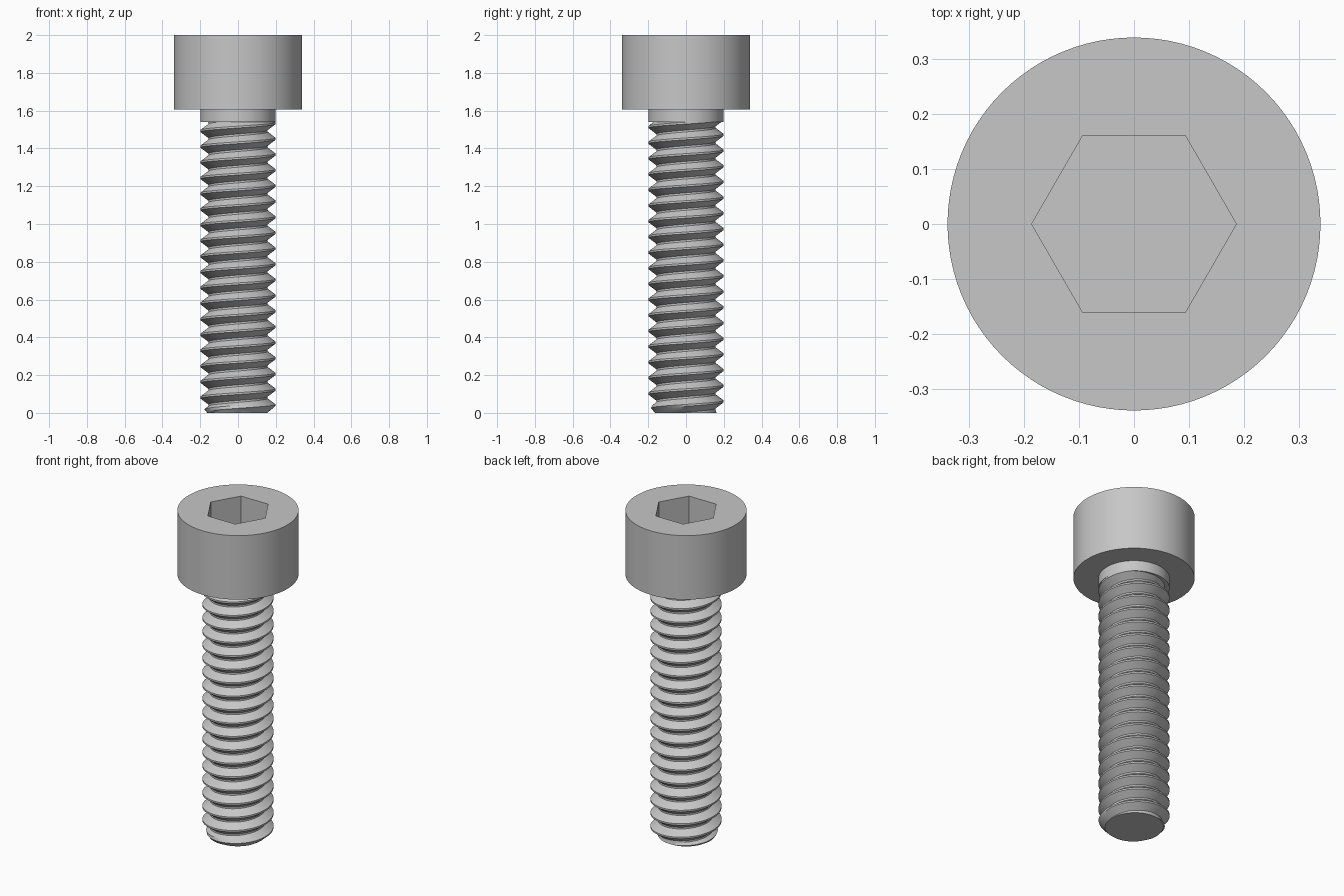
import bpy, bmesh
from math import sin, cos, pi, radians

cube = bpy.data.objects.get("Cube")
if cube:
    bpy.data.objects.remove(cube, do_unlink=True)

SEGS = 96          # divisible by 6 so the socket corners are exact
NECK_Z, HEAD_Z, TOP_Z = 1.54, 1.605, 2.0
SHAFT_R, ROOT_R, HEAD_R = 0.199, 0.157, 0.339
SOCKET_R, SOCKET_DEPTH = 0.186, 0.2
PITCH = 0.083

steel = bpy.data.materials.new("grey steel")
steel.use_nodes = True
grey = (0.57, 0.57, 0.57, 1)
steel.diffuse_color = grey
steel.node_tree.nodes["Principled BSDF"].inputs["Base Color"].default_value = grey


def finish(bm, name):
    bmesh.ops.recalc_face_normals(bm, faces=bm.faces)
    mesh = bpy.data.meshes.new(name)
    bm.to_mesh(mesh)
    bm.free()
    mesh.materials.append(steel)
    obj = bpy.data.objects.new(name, mesh)
    bpy.context.collection.objects.link(obj)
    bpy.ops.object.select_all(action="DESELECT")
    obj.select_set(True)
    bpy.context.view_layer.objects.active = obj
    bpy.ops.object.shade_smooth_by_angle(angle=radians(25))
    return obj


def circle(radius):
    return lambda a: radius


def hexagon(radius):
    return lambda a: radius * cos(pi / 6) / cos(a % (pi / 3) - pi / 6)


# Head with neck and hex socket: stacked rings, closed at both ends
bm = bmesh.new()
rings = []
for shape, z in [(circle(SHAFT_R), NECK_Z), (circle(SHAFT_R), HEAD_Z),
                 (circle(HEAD_R), HEAD_Z), (circle(HEAD_R), TOP_Z),
                 (hexagon(SOCKET_R), TOP_Z),
                 (hexagon(SOCKET_R), TOP_Z - SOCKET_DEPTH)]:
    angles = [2 * pi * i / SEGS for i in range(SEGS)]
    rings.append([bm.verts.new((shape(a) * cos(a), shape(a) * sin(a), z))
                  for a in angles])
for low, high in zip(rings, rings[1:]):
    for i in range(SEGS):
        j = (i + 1) % SEGS
        bm.faces.new((low[i], low[j], high[j], high[i]))
bm.faces.new(rings[0][::-1])
bm.faces.new(rings[-1])
finish(bm, "socket_head")

# Threaded shaft: one right-handed spiral strip of crest, flanks and root
MID_R = (SHAFT_R + ROOT_R) / 2
profile = [(-0.06, SHAFT_R), (0.06, SHAFT_R), (0.25, MID_R),
           (0.44, ROOT_R), (0.56, ROOT_R), (0.75, MID_R)]
bm = bmesh.new()
turns = int(NECK_Z / PITCH) + 4
spiral = []
for i in range(turns * SEGS):
    a = 2 * pi * i / SEGS
    row = []
    for offset, r in profile:
        z = 0.04 + PITCH * (i / SEGS + offset - 2)
        r = min(r, 0.162 + max(z, 0))      # chamfered tip
        row.append(bm.verts.new((r * cos(a), r * sin(a), z)))
    spiral.append(row)
for i in range((turns - 1) * SEGS - 1):
    here = spiral[i] + [spiral[i + SEGS][0]]
    there = spiral[i + 1] + [spiral[i + SEGS + 1][0]]
    for j in range(len(profile)):
        bm.faces.new((here[j], there[j], there[j + 1], here[j + 1]))

# Trim the spiral flat at the neck and at the tip, then close the tip
for z, direction in [(NECK_Z, 1), (0, -1)]:
    cut = bmesh.ops.bisect_plane(
        bm, geom=bm.verts[:] + bm.edges[:] + bm.faces[:], dist=1e-6,
        plane_co=(0, 0, z), plane_no=(0, 0, direction), clear_outer=True)
tip_edges = [e for e in bm.edges
             if e.is_boundary and all(abs(v.co.z) < 1e-4 for v in e.verts)]
bmesh.ops.holes_fill(bm, edges=tip_edges, sides=0)
finish(bm, "threaded_shaft")
